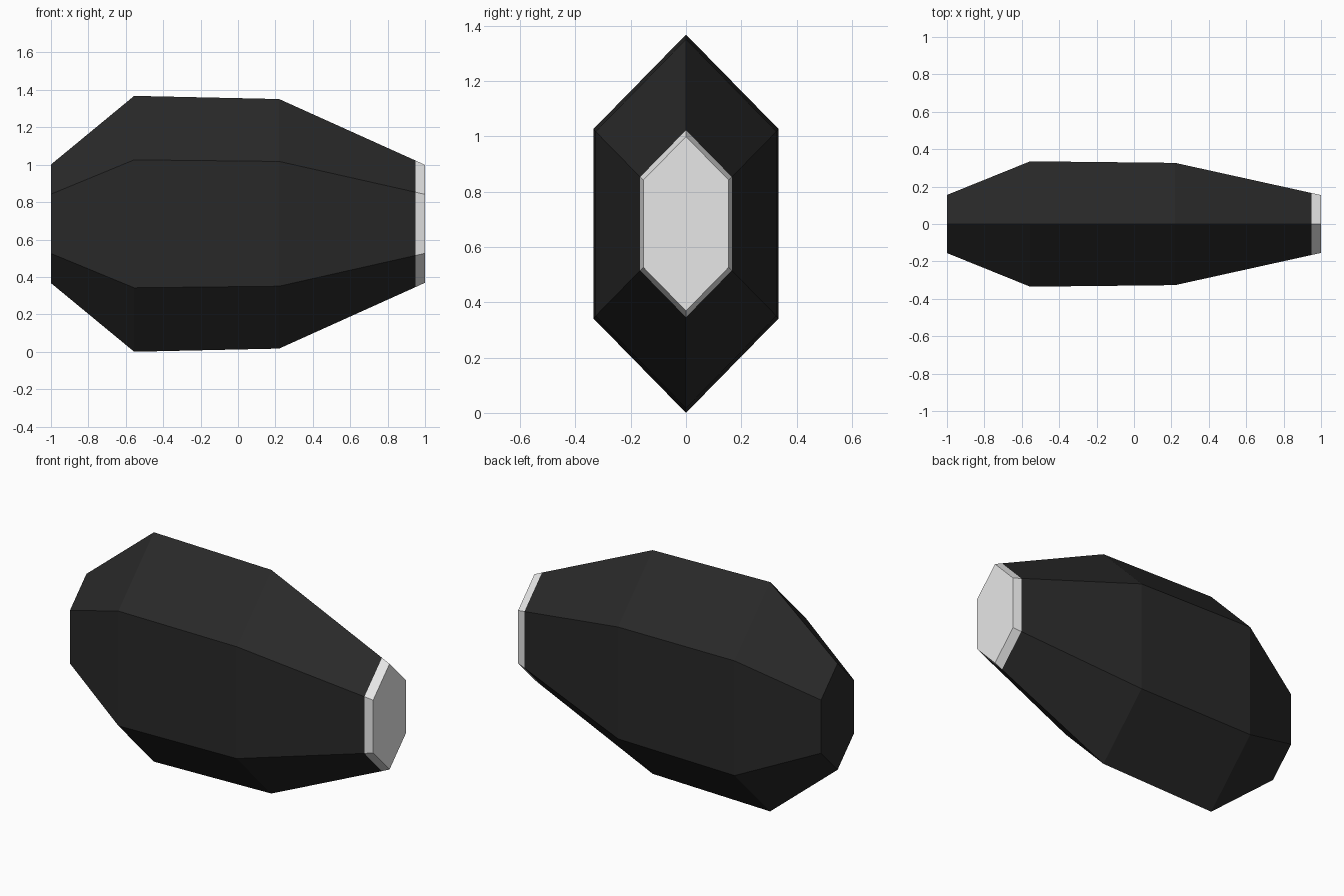
import bpy, bmesh

if "Cube" in bpy.data.objects:
    bpy.data.objects.remove(bpy.data.objects["Cube"])

CENTRE_Z = 0.684


def material(name, value):
    m = bpy.data.materials.new(name)
    m.diffuse_color = (value, value, value, 1)
    m.use_nodes = True
    m.node_tree.nodes["Principled BSDF"].inputs["Base Color"].default_value = m.diffuse_color
    return m


def loft(name, sections, mat, caps):
    """Flat-faced hexagonal body through (x, radius) sections along x."""
    bm = bmesh.new()
    hexagon = [(0, 1), (0.49, 0.5), (0.49, -0.5), (0, -1), (-0.49, -0.5), (-0.49, 0.5)]
    rings = [[bm.verts.new((x, y * r, CENTRE_Z + z * r)) for y, z in hexagon]
             for x, r in sections]
    for a, b in zip(rings, rings[1:]):
        for i in range(6):
            j = (i + 1) % 6
            bm.faces.new((a[i], a[j], b[j], b[i]))
    for end in caps:
        bm.faces.new(rings[end])
    bmesh.ops.recalc_face_normals(bm, faces=bm.faces)
    mesh = bpy.data.meshes.new(name)
    # open end of the body is hidden by the tip, so check the normals point outward
    if sum(f.normal.dot(f.calc_center_median() - rings[0][0].co.lerp(rings[-1][3].co, 0.5))
           for f in bm.faces) < 0:
        bmesh.ops.reverse_faces(bm, faces=bm.faces)
    bm.to_mesh(mesh)
    bm.free()
    mesh.materials.append(mat)
    obj = bpy.data.objects.new(name, mesh)
    bpy.context.collection.objects.link(obj)
    return obj


# dark faceted body, closed at the left end
loft("body", [(-1, 0.317), (-0.555, 0.684), (0.22, 0.667), (0.95, 0.338)],
     material("black", 0.022), [0])

# pale tip at the right end
loft("tip", [(0.95, 0.338), (1, 0.315)], material("pale grey", 0.8), [-1])
